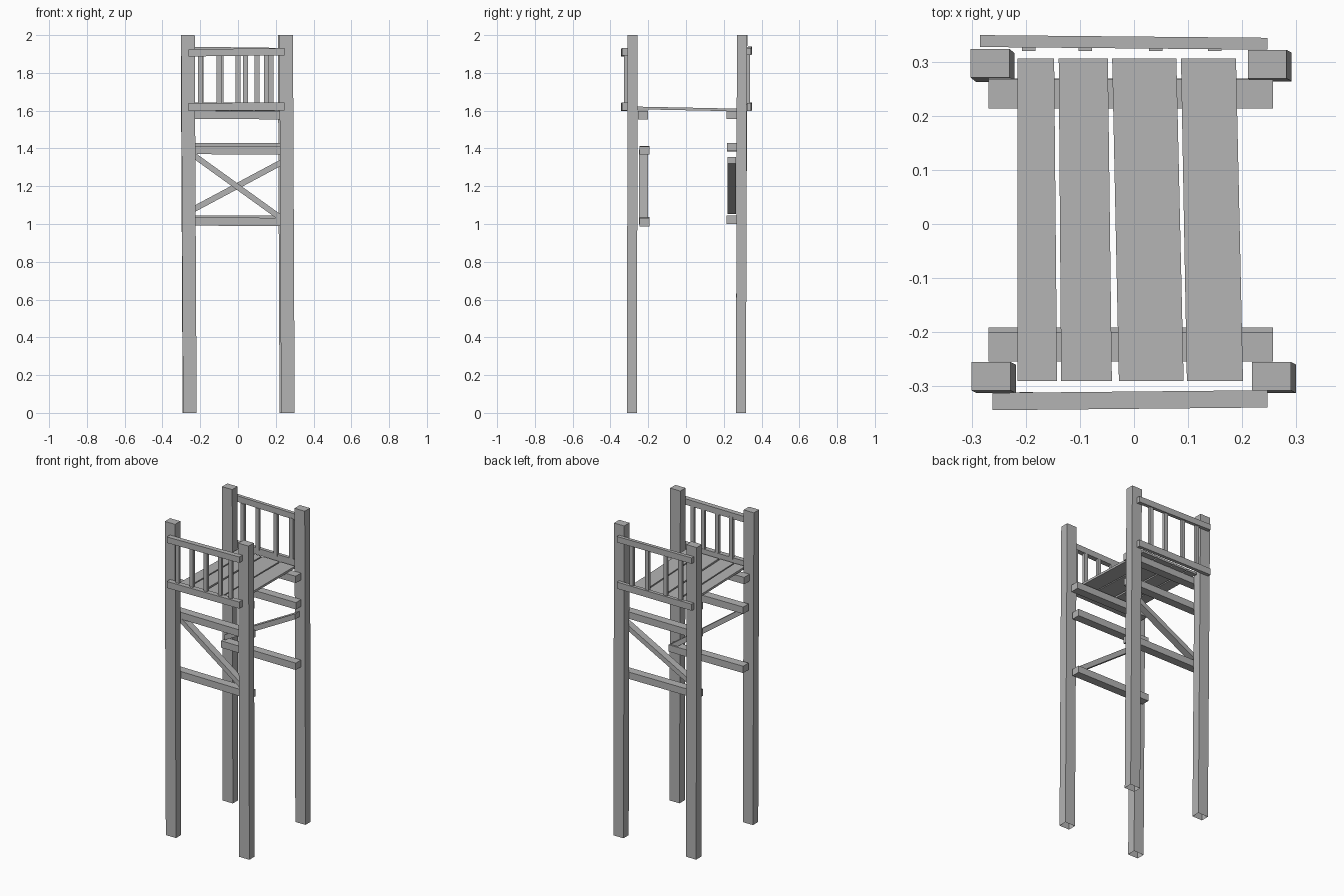
import bpy
import bmesh
from mathutils import Vector

if "Cube" in bpy.data.objects:
    bpy.data.objects.remove(bpy.data.objects["Cube"], do_unlink=True)

# Single timber colour
timber = bpy.data.materials.new("grey_timber")
timber.use_nodes = True
colour = (0.45, 0.45, 0.45, 1)
timber.diffuse_color = colour
timber.node_tree.nodes["Principled BSDF"].inputs["Base Color"].default_value = colour


def bar(name, start, end, axis, a, b, b_end=None, a_end=None, open_start=False):
    """Hewn bar between two points; a x b section stays square to the given axis."""
    bm = bmesh.new()
    u, v = [i for i in range(3) if i != axis]
    rings = []
    sections = ((start, a, b), (end, a_end or a, b_end or b))
    for centre, wide, deep in sections:
        ring = []
        for su, sv in ((-1, -1), (1, -1), (1, 1), (-1, 1)):
            p = Vector(centre)
            p[u] += su * wide / 2
            p[v] += sv * deep / 2
            ring.append(bm.verts.new(p))
        rings.append(ring)
    for i in range(4):
        j = (i + 1) % 4
        bm.faces.new((rings[0][i], rings[0][j], rings[1][j], rings[1][i]))
    bm.faces.new(rings[1])
    cap = bm.faces.new(rings[0])
    bmesh.ops.recalc_face_normals(bm, faces=bm.faces)
    if open_start:
        bmesh.ops.delete(bm, geom=[cap], context="FACES_ONLY")
    mesh = bpy.data.meshes.new(name)
    bm.to_mesh(mesh)
    bm.free()
    mesh.materials.append(timber)
    obj = bpy.data.objects.new(name, mesh)
    bpy.context.collection.objects.link(obj)
    return obj


# Four posts, leaning slightly and open underneath
posts = {
    "front_right_post": ((-0.255, -0.287), (-0.265, -0.282)),
    "front_left_post": ((0.264, -0.287), (0.255, -0.282)),
    "back_right_post": ((-0.257, 0.29), (-0.267, 0.298)),
    "back_left_post": ((0.256, 0.291), (0.247, 0.296)),
}
for name, (foot, top) in posts.items():
    bar(name, (*foot, 0), (*top, 2), 2, 0.072, 0.053, open_start=True)

# Platform planks: centre and width at the front, then at the back
planks = [(-0.179, 0.073, -0.182, 0.068), (-0.088, 0.094, -0.094, 0.091),
          (0.032, 0.12, 0.019, 0.119), (0.15, 0.104, 0.138, 0.102)]
for i, (xf, wf, xb, wb) in enumerate(planks):
    bar(f"platform_plank_{i + 1}", (xf, -0.291, 1.615), (xb, 0.307, 1.603),
        1, wf, 0.014, a_end=wb)

# Cross beams joining the posts: side, level, y and z at each end
beams = [("front", "upper", -0.228, 1.578, 1.576), ("back", "upper", 0.241, 1.578, 1.577),
         ("front", "middle", -0.219, 1.392, 1.389), ("back", "middle", 0.243, 1.407, 1.408),
         ("front", "lower", -0.219, 1.014, 1.01), ("back", "lower", 0.241, 1.024, 1.022)]
for side, level, y, z0, z1 in beams:
    bar(f"{side}_{level}_beam", (-0.27, y, z0), (0.258, y, z1), 0, 0.054, 0.044)

# Diagonal braces, crossing when seen end on
bar("front_brace", (-0.25, -0.225, 1.375), (0.25, -0.225, 1.015), 0, 0.045, 0.037)
bar("back_brace", (-0.25, 0.243, 1.07), (0.25, 0.243, 1.337), 0, 0.045, 0.035)

# Railings with thin balusters
front_bars = [-0.2, -0.1, 0.0, 0.1, 0.175]
back_bars = [-0.195, -0.09, 0.04, 0.15]
bar("front_handrail", (-0.262, -0.329, 1.906), (0.247, -0.324, 1.912), 0, 0.032, 0.038)
bar("front_foot_rail", (-0.262, -0.329, 1.62), (0.247, -0.324, 1.622), 0, 0.032, 0.042)
bar("back_handrail", (-0.285, 0.339, 1.92), (0.247, 0.334, 1.913), 0, 0.022, 0.038)
bar("back_foot_rail", (-0.285, 0.339, 1.622), (0.247, 0.334, 1.62), 0, 0.022, 0.042)
for side, y, xs in (("front", -0.32, front_bars), ("back", 0.33, back_bars)):
    for i, x in enumerate(xs):
        bar(f"{side}_baluster_{i + 1}", (x, y, 1.63), (x, y, 1.9), 2, 0.025, 0.018)
